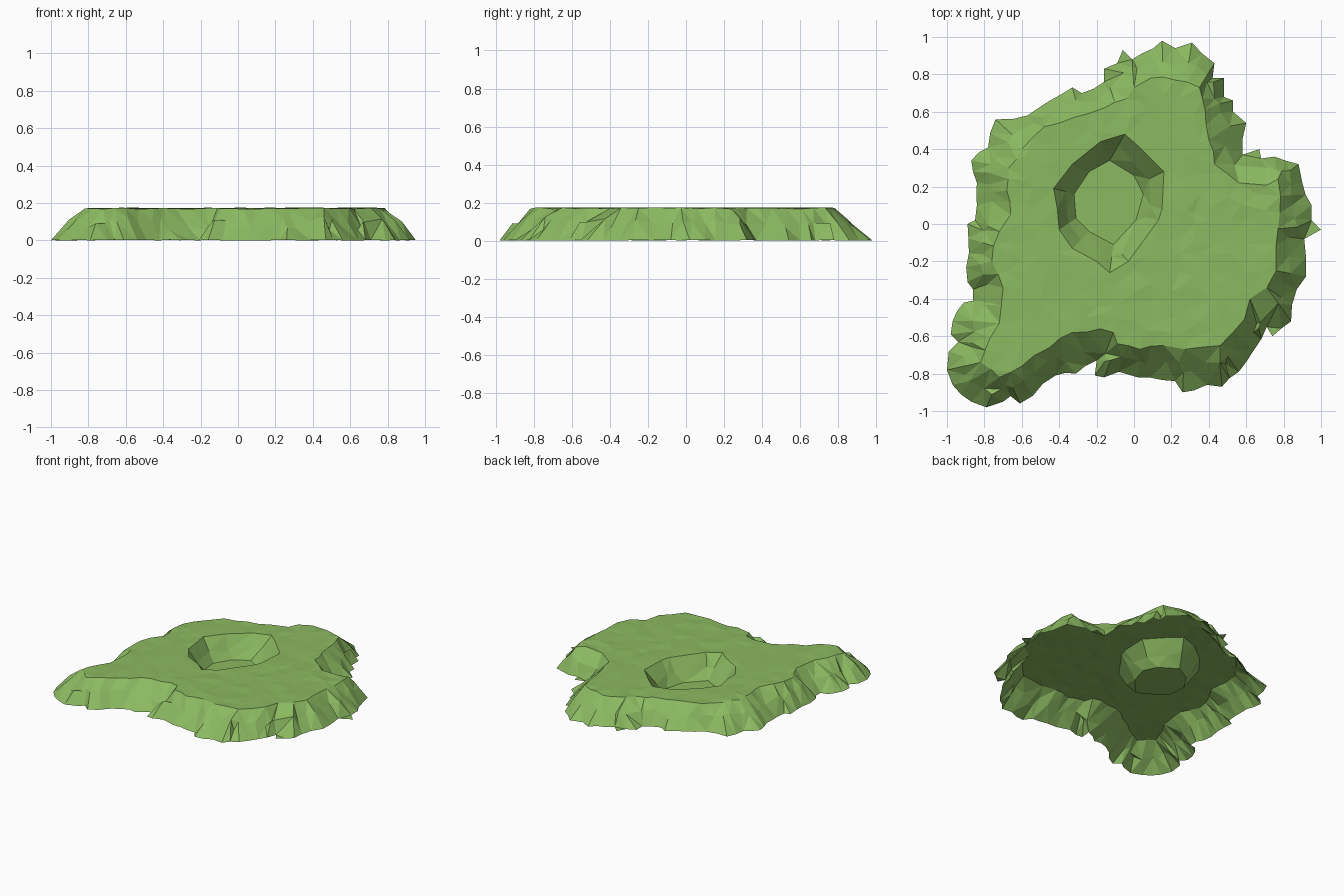
import bpy
import bmesh
import random
from mathutils import Vector
from mathutils.geometry import delaunay_2d_cdt, intersect_point_line

random.seed(4)
if "Cube" in bpy.data.objects:
    bpy.data.objects.remove(bpy.data.objects["Cube"], do_unlink=True)

TOP = 0.172
FLOOR = 0.008


def loop(flat):
    """Turn a flat list of hundredths into 2D points."""
    return [Vector(p) / 100 for p in zip(flat[::2], flat[1::2])]


# Contours: foot of the cliffs, plateau edge, crater rim, crater floor
foot = loop([
    15, 98, 22, 94, 31, 97, 43, 86, 42, 78, 48, 78, 48, 68, 53, 66, 53, 60, 60, 54,
    58, 37, 67, 40, 68, 35, 75, 36, 88, 32, 90, 22, 95, 10, 95, 2, 100, -3, 91, -8,
    92, -18, 92, -28, 87, -35, 84, -52, 74, -60, 71, -55, 56, -79, 47, -87, 39, -86,
    32, -89, 26, -90, 22, -84, 2, -82, -8, -79, -16, -82, -21, -81, -20, -73,
    -31, -80, -42, -81, -61, -96, -66, -92, -70, -95, -79, -98, -87, -95, -97, -86,
    -100, -78, -99, -68, -94, -63, -98, -59, -97, -52, -91, -42, -86, -41, -86, -35,
    -89, -31, -89, 0, -85, 2, -84, 10, -84, 22, -87, 34, -78, 41, -74, 56, -57, 58,
    -33, 73, -28, 70, -16, 76, -16, 83, -9, 86, -6, 93, -1, 88])
edge = loop([
    0, 73, 9, 78, 22, 77, 35, 73, 38, 61, 40, 45, 43, 32, 56, 22, 66, 16, 77, 24,
    78, 6, 76, -11, 76, -25, 71, -34, 62, -40, 59, -51, 46, -65, 27, -67, 16, -65,
    3, -67, -9, -64, -11, -58, -18, -56, -33, -58, -45, -66, -60, -76, -72, -82,
    -82, -74, -77, -61, -72, -53, -70, -34, -76, -20, -72, -4, -66, 5, -68, 18,
    -67, 30, -60, 40, -48, 52, -32, 57, -16, 62, -4, 67])
rim = loop([
    -43, 19, -33, 32, -18, 44, -5, 48, 3, 41, 16, 28, 15, 8, 13, 2, -3, -20,
    -13, -26, -20, -20, -33, -13, -40, -3, -41, 8])
pit = loop([
    -32, 16, -24, 28, -13, 34, 0, 26, 5, 16, 1, 2, -11, -11, -24, -4, -31, 3])


def segments(poly):
    return zip(poly, poly[1:] + poly[:1])


def inside(p, poly):
    hit = False
    for a, b in segments(poly):
        if (a.y > p.y) != (b.y > p.y):
            if p.x < a.x + (p.y - a.y) * (b.x - a.x) / (b.y - a.y):
                hit = not hit
    return hit


def nearest(p, poly):
    """Closest point to p on a closed contour."""
    best = None
    for a, b in segments(poly):
        t = min(1, max(0, intersect_point_line(p, a, b)[1]))
        q = a.lerp(b, t)
        if best is None or (q - p).length < (best - p).length:
            best = q
    return best


def refine(poly, step, jitter):
    """Split long sides and shake the new points for a rugged line."""
    out = []
    for a, b in segments(poly):
        n = max(1, round((b - a).length / step))
        side = Vector((a.y - b.y, b.x - a.x)).normalized()
        for i in range(n):
            shake = random.uniform(-jitter, jitter) if i else 0
            out.append(a.lerp(b, i / n) + side * shake)
    return out


points, heights, borders = [], [], []


def add_point(p, z):
    points.append(p)
    heights.append(z)


def add_contour(poly, z, wobble):
    start, n = len(points), len(poly)
    for p in poly:
        add_point(p, z + random.uniform(0, wobble))
    borders.extend((start + i, start + (i + 1) % n) for i in range(n))


foot = refine(foot, 0.07, 0.012)
edge = refine(edge, 0.08, 0.012)
add_contour(foot, 0, 0.004)
add_contour(edge, TOP - 0.005, 0.008)
add_contour(rim, TOP - 0.003, 0.006)
add_contour(pit, FLOOR, 0.004)

# Ridges and gullies halfway up the cliffs
for p in foot:
    t = random.uniform(0.4, 0.6)
    add_point(p.lerp(nearest(p, edge), t), TOP * t + random.uniform(-0.02, 0.025))

# Broken ledges on the crater wall
for p in rim:
    t = random.uniform(0.4, 0.6)
    add_point(p.lerp(nearest(p, pit), t), TOP * (1 - t) + random.uniform(-0.015, 0.015))

# Gently uneven ground on the plateau
STEP = 0.085
for i in range(-12, 13):
    for j in range(-12, 13):
        shake = [random.uniform(-0.025, 0.025) for _ in range(2)]
        p = Vector((i, j)) * STEP + Vector(shake)
        clear = min((p - nearest(p, c)).length for c in (edge, rim)) > 0.035
        if clear and inside(p, edge) and not inside(p, rim):
            add_point(p, TOP + random.uniform(-0.004, 0.004))

# Triangulate the ground as one open sheet
verts, _, faces, origin, _, _ = delaunay_2d_cdt(points, borders, [], 0, 1e-5)
bm = bmesh.new()
for p, src in zip(verts, origin):
    z = heights[src[0]] if src else TOP / 2
    bm.verts.new((p.x, p.y, z))
bm.verts.ensure_lookup_table()
for f in faces:
    centre = sum((verts[i] for i in f), Vector((0, 0))) / len(f)
    if inside(centre, foot):
        bm.faces.new([bm.verts[i] for i in f])
for f in bm.faces:
    f.normal_update()
    if f.normal.z < 0:
        f.normal_flip()
loose = [v for v in bm.verts if not v.link_faces]
bmesh.ops.delete(bm, geom=loose, context='VERTS')

mesh = bpy.data.meshes.new("crater_plateau")
bm.to_mesh(mesh)
bm.free()
plateau = bpy.data.objects.new("crater_plateau", mesh)
bpy.context.collection.objects.link(plateau)

# Grass colour
grass = bpy.data.materials.new("grass_green")
grass.use_nodes = True
colour = (0.26, 0.49, 0.12, 1)
grass.diffuse_color = colour
grass.node_tree.nodes["Principled BSDF"].inputs["Base Color"].default_value = colour
mesh.materials.append(grass)
